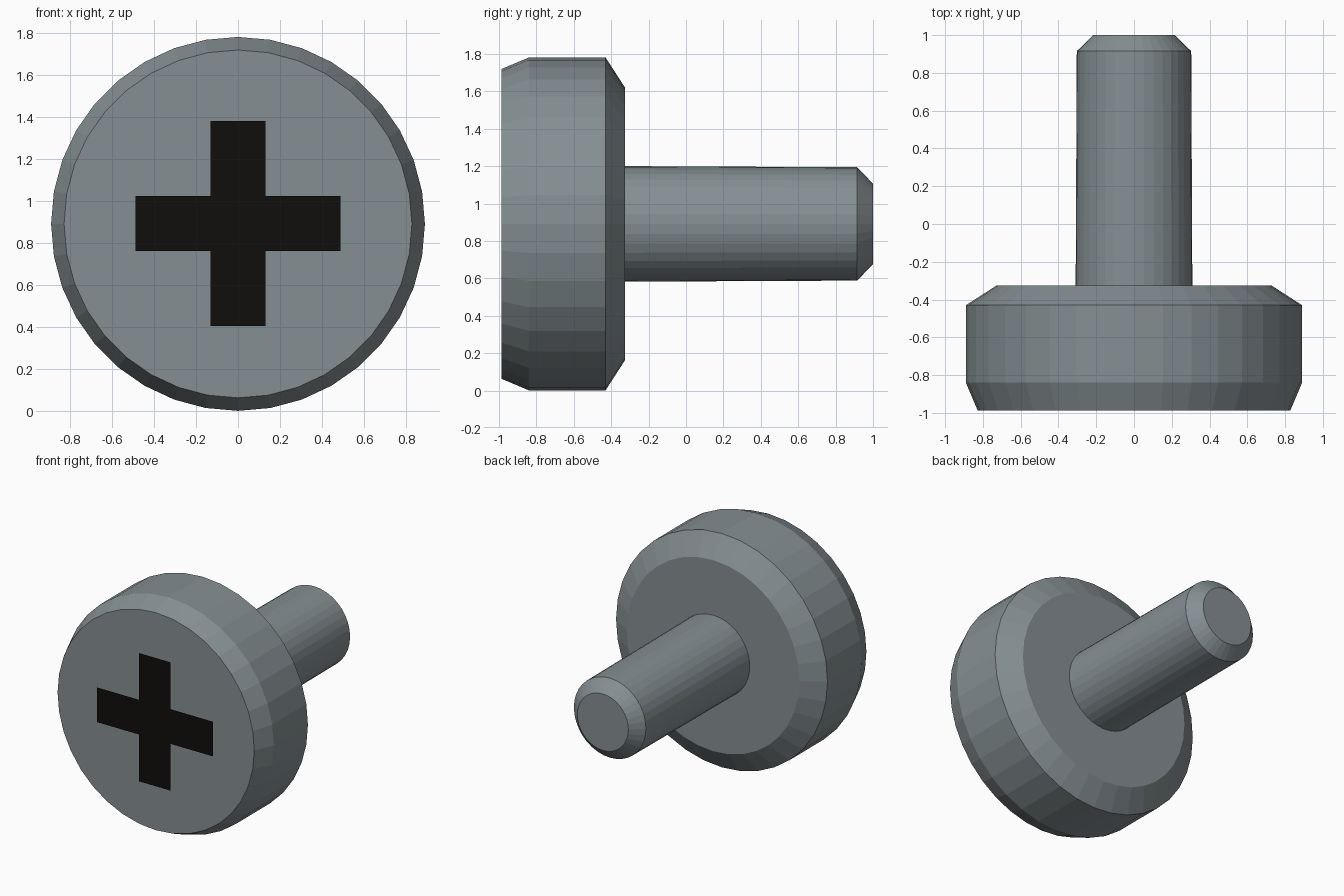
import bpy, bmesh, math
from mathutils import Matrix, Vector

if "Cube" in bpy.data.objects:
    bpy.data.objects.remove(bpy.data.objects["Cube"])

CZ = 0.891      # height of the screw axis
SIDES = 36


def material(name, rgb):
    mat = bpy.data.materials.new(name)
    mat.diffuse_color = (*rgb, 1)
    mat.use_nodes = True
    mat.node_tree.nodes["Principled BSDF"].inputs["Base Color"].default_value = mat.diffuse_color
    return mat


def finish(bm, name, mat):
    mesh = bpy.data.meshes.new(name)
    bm.to_mesh(mesh)
    bm.free()
    mesh.materials.append(mat)
    obj = bpy.data.objects.new(name, mesh)
    bpy.context.collection.objects.link(obj)
    return obj


def lathe(name, profile, mat, sides=SIDES):
    """Revolve (y, radius) points about the y axis and cap both ends."""
    bm = bmesh.new()
    rings = []
    for y, r in profile:
        ring = []
        for i in range(sides):
            a = 2 * math.pi * i / sides
            ring.append(bm.verts.new((r * math.sin(a), y, CZ + r * math.cos(a))))
        rings.append(ring)
    for a, b in zip(rings, rings[1:]):
        for i in range(sides):
            j = (i + 1) % sides
            bm.faces.new((a[i], a[j], b[j], b[i]))
    bm.faces.new(rings[0])
    bm.faces.new(rings[-1])
    bmesh.ops.recalc_face_normals(bm, faces=bm.faces)
    return finish(bm, name, mat)


steel = material("steel", (0.235, 0.275, 0.29))
black = material("black", (0.005, 0.0045, 0.004))

# Chamfered head and tapered shaft
lathe("screw_head", [(-0.987, 0.828), (-0.84, 0.89), (-0.43, 0.89), (-0.325, 0.727)], steel)
lathe("screw_shaft", [(-0.34, 0.309), (0.915, 0.303), (1.0, 0.215)], steel)

# Flat dark cross lying just in front of the head
W, L = 0.132, 0.488
bm = bmesh.new()
verts = []
for k in range(4):
    rot = Matrix.Rotation(-k * math.pi / 2, 2)
    for corner in ((W, L), (W, W), (L, W)):
        q = rot @ Vector(corner)
        verts.append(bm.verts.new((q.x, -1.0, CZ + 0.002 + q.y)))
face = bm.faces.new(verts)
face.normal_update()
if face.normal.y > 0:
    face.normal_flip()
finish(bm, "cross_slot", black)
